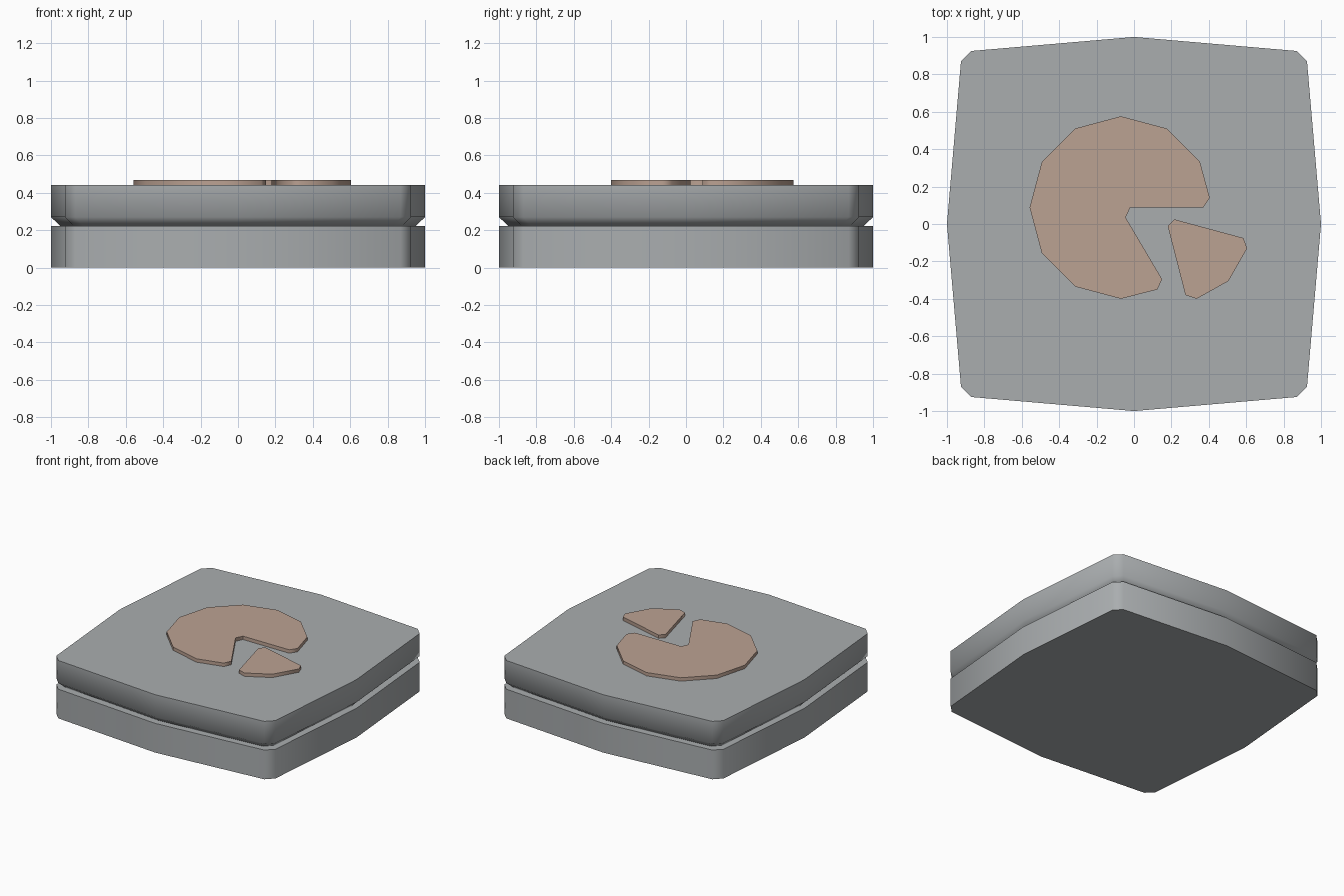
import bpy
import bmesh
import math
from mathutils import Vector

default = bpy.data.objects.get("Cube")
if default:
    bpy.data.objects.remove(default, do_unlink=True)


def material(name, color):
    mat = bpy.data.materials.new(name)
    mat.use_nodes = True
    mat.diffuse_color = (*color, 1)
    shader = mat.node_tree.nodes["Principled BSDF"]
    shader.inputs["Base Color"].default_value = (*color, 1)
    return mat


def loft(name, outline, rings, mat):
    """Stack scaled copies of an outline; rings holds (height, scale)."""
    bm = bmesh.new()
    loops = [[bm.verts.new((x * s, y * s, z)) for x, y in outline] for z, s in rings]
    count = len(outline)
    for low, high in zip(loops, loops[1:]):
        for i in range(count):
            j = (i + 1) % count
            bm.faces.new((low[i], low[j], high[j], high[i]))
    bm.faces.new(list(reversed(loops[0])))
    bm.faces.new(loops[-1])
    bmesh.ops.recalc_face_normals(bm, faces=bm.faces)
    mesh = bpy.data.meshes.new(name)
    bm.to_mesh(mesh)
    bm.free()
    mesh.materials.append(mat)
    obj = bpy.data.objects.new(name, mesh)
    bpy.context.collection.objects.link(obj)
    bpy.ops.object.select_all(action="DESELECT")
    obj.select_set(True)
    bpy.context.view_layer.objects.active = obj
    bpy.ops.object.shade_smooth_by_angle(angle=math.radians(60))
    return obj


grey = material("stone grey", (0.40, 0.42, 0.43))
tan = material("dusty tan", (0.50, 0.36, 0.29))

# Bulging square outline with clipped corners, one quarter turned four times
quarter = [(1, 0), (0.925, 0.87), (0.87, 0.925)]
square = []
for turn in range(4):
    square += quarter
    quarter = [(-y, x) for x, y in quarter]

# Base slab and lid with a chamfered underside
loft("base_slab", square, [(0, 1), (0.223, 1)], grey)
loft("lid_slab", square, [(0.222, 0.95), (0.27, 1), (0.442, 1)], grey)

# Round plate with a missing wedge
centre, radius = Vector((-0.07, 0.088)), 0.488
arc = []
for step in range(1, 9):
    a = math.radians(30 * step + 0)
    arc.append(centre + radius * Vector((math.cos(a), math.sin(a))))
arc.append(centre + Vector((0, -radius)))
notch = [(0.125, -0.35), (0.15, -0.295), (-0.045, 0.035),
         (-0.02, 0.088), (0.37, 0.088), (0.405, 0.14)]
loft("round_plate", [tuple(p) for p in arc] + notch, [(0.44, 1), (0.468, 1)], tan)

# Separate wedge
wedge = [(0.215, 0.025), (0.18, -0.01), (0.275, -0.38), (0.335, -0.40),
         (0.505, -0.305), (0.605, -0.13), (0.585, -0.075)]
loft("wedge_plate", wedge, [(0.44, 1), (0.468, 1)], tan)
